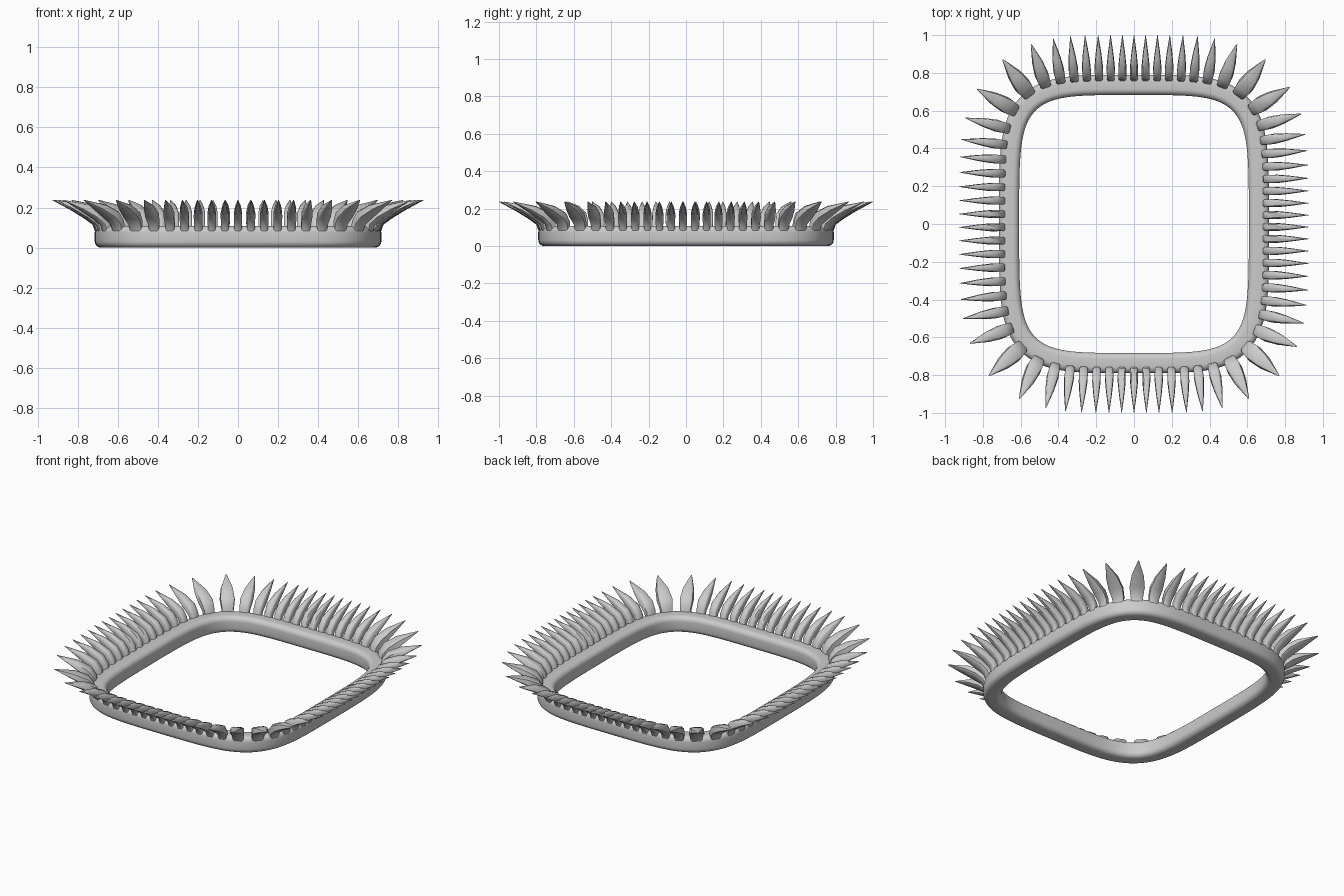
import bpy, bmesh, math
from mathutils import Vector
from mathutils.geometry import interpolate_bezier

HALF_X, HALF_Y, HANDLE = 0.57, 0.645, 1.01
STEPS = 64

cube = bpy.data.objects.get("Cube")
if cube:
    bpy.data.objects.remove(cube, do_unlink=True)

grey = bpy.data.materials.new("plain grey")
grey.use_nodes = True
grey.diffuse_color = (0.6, 0.6, 0.6, 1)
grey.node_tree.nodes["Principled BSDF"].inputs["Base Color"].default_value = (0.6, 0.6, 0.6, 1)

# Guide outline: four long-handled curve quarters, clockwise from the back
mids = [Vector((0, HALF_Y)), Vector((HALF_X, 0)), Vector((0, -HALF_Y)), Vector((-HALF_X, 0))]
path = []
for i in range(4):
    a, b = mids[i], mids[(i + 1) % 4]
    path += interpolate_bezier(a, a + b * HANDLE, b + a * HANDLE, b, STEPS + 1)[:-1]
path = [Vector(p[:2]) for p in path]
count = len(path)
lengths = [0.0]
for i in range(count):
    lengths.append(lengths[-1] + (path[(i + 1) % count] - path[i]).length)
total = lengths[-1]


def normal_at(i):
    t = path[(i + 1) % count] - path[(i - 1) % count]
    return Vector((-t.y, t.x)).normalized()


def place(s, offset, z):
    """Point at distance s along the outline, pushed outward and up."""
    s %= total
    i = next(k for k in range(count) if lengths[k + 1] >= s)
    j = (i + 1) % count
    f = (s - lengths[i]) / (lengths[i + 1] - lengths[i])
    p = path[i].lerp(path[j], f)
    n = normal_at(i).lerp(normal_at(j), f).normalized()
    return (*(p + n * offset), z)


def skin(bm, rings, closed):
    """Bridge rings of points; loop round or cap the two ends."""
    rings = [[bm.verts.new(p) for p in ring] for ring in rings]
    pairs = list(zip(rings, rings[1:] + rings[:1]))
    for r, q in pairs if closed else pairs[:-1]:
        for k in range(len(r)):
            m = (k + 1) % len(r)
            bm.faces.new((r[k], r[m], q[m], q[k]))
    if not closed:
        bm.faces.new(rings[0][::-1])
        bm.faces.new(rings[-1])


def finish(bm, name, angle):
    bmesh.ops.recalc_face_normals(bm, faces=bm.faces)
    mesh = bpy.data.meshes.new(name)
    bm.to_mesh(mesh)
    bm.free()
    mesh.materials.append(grey)
    obj = bpy.data.objects.new(name, mesh)
    bpy.context.collection.objects.link(obj)
    bpy.ops.object.select_all(action='DESELECT')
    obj.select_set(True)
    bpy.context.view_layer.objects.active = obj
    bpy.ops.object.shade_smooth_by_angle(angle=math.radians(angle))


# Rounded band
RADIUS, INNER, OUTER, HEIGHT = 0.032, 0.038, 0.145, 0.108
section = []
for corner in range(4):
    cx = OUTER - RADIUS if corner in (0, 3) else INNER + RADIUS
    cz = HEIGHT - RADIUS if corner < 2 else RADIUS
    for step in range(6):
        a = math.pi / 2 * (corner + step / 5)
        section.append((cx + RADIUS * math.cos(a), cz + RADIUS * math.sin(a)))
bm = bmesh.new()
skin(bm, [[place(total * k / 280, o, z) for o, z in section] for k in range(280)], True)
finish(bm, "band", 60)

# Spike spacing: the back and left sides are a little denser than the others
half = STEPS // 2
corners = [lengths[-1 - half] - total] + [lengths[half + STEPS * i] for i in range(4)]
spaces = [17, 18.5, 16, 16.5]
positions, index, start = [], 0.5, 0
for side, number in enumerate(spaces):
    while index < start + number:
        f = (index - start) / number
        positions.append(corners[side] * (1 - f) + corners[side + 1] * f)
        index += 1
    start += number

# Leaf-shaped spikes: inner point, outer point and half width of each section
leaf = [((0.108, 0.080), (0.143, 0.080), 0.018),
        ((0.118, 0.135), (0.156, 0.115), 0.020),
        ((0.153, 0.180), (0.200, 0.147), 0.021),
        ((0.230, 0.214), (0.265, 0.187), 0.014),
        ((0.355, 0.238), (0.356, 0.236), 0.001)]
bm = bmesh.new()
for s in positions:
    rings = []
    for inner, outer, width in leaf:
        inner, outer = Vector(inner), Vector(outer)
        ring = []
        for k in range(8):
            a = math.pi / 4 * (k + 0.5)
            u = min(1, max(-1, 1.8 * math.cos(a)))
            v = min(1, max(-1, 1.8 * math.sin(a)))
            o, z = inner.lerp(outer, 0.5 + 0.5 * v)
            ring.append(place(s + width * u, o, z))
        rings.append(ring)
    skin(bm, rings, False)
finish(bm, "spikes", 50)
